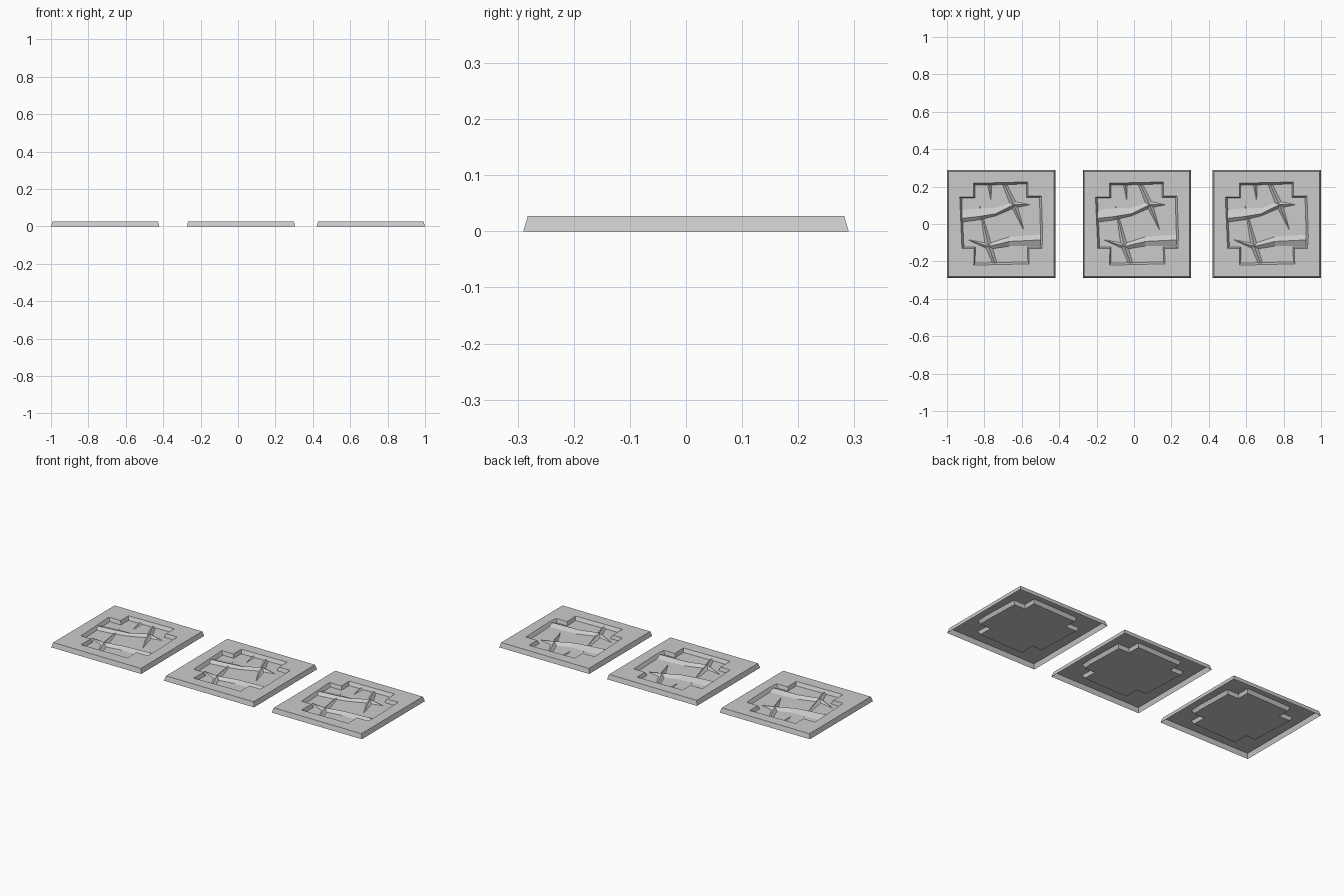
import bpy, bmesh

cube = bpy.data.objects.get("Cube")
if cube:
    bpy.data.objects.remove(cube, do_unlink=True)

stone = bpy.data.materials.new("grey stone")
stone.use_nodes = True
GREY = (0.6, 0.6, 0.6, 1)
stone.diffuse_color = GREY
stone.node_tree.nodes["Principled BSDF"].inputs["Base Color"].default_value = GREY

TOP, FLOOR = 0.027, 0.007

# Notched outline of the sunken panel
OUTLINE = [(-.147, .218), (.142, .225), (.142, .15), (.215, .15), (.222, -.07),
           (.218, -.13), (.147, -.13), (.15, -.213), (-.147, -.22), (-.145, -.13),
           (-.21, -.13), (-.222, .145), (-.147, .145)]

# Ridges: axis across the ridge, then stations (x, y, width on + side, width on - side, height)
RIDGES = {
    "upper_ridge": ("y", [(-.21, .03, .045, .02, .015), (-.12, .04, .045, .018, .015),
                          (-.03, .055, .03, .012, .014), (.067, .103, .018, .018, .016),
                          (.15, .103, .001, .001, .0)]),
    "lower_ridge": ("y", [(-.175, -.085, .001, .001, 0), (-.067, -.12, .016, .016, .016),
                          (.045, -.093, .025, .025, .014), (.21, -.085, .028, .032, .015)]),
    "back_spur": ("x", [(.02, .208, .012, .012, .009), (.067, .103, .018, .018, .016),
                        (.12, -.03, .001, .001, 0)]),
    "front_spur": ("x", [(-.115, .095, .001, .001, 0), (-.067, -.12, .018, .018, .016),
                         (-.035, -.208, .012, .012, .009)]),
    "small_spur": ("x", [(-.062, .207, .01, .01, .009), (-.055, .13, .001, .001, 0)]),
}


def finish(bm, name, x):
    """Turn the shell upwards and make an object of it."""
    bmesh.ops.recalc_face_normals(bm, faces=bm.faces)
    if sum(f.normal.z * f.calc_area() for f in bm.faces) < 0:
        bmesh.ops.reverse_faces(bm, faces=bm.faces)
    mesh = bpy.data.meshes.new(name)
    bm.to_mesh(mesh)
    bm.free()
    mesh.materials.append(stone)
    obj = bpy.data.objects.new(name, mesh)
    obj.location.x = x
    bpy.context.collection.objects.link(obj)


def ring(bm, points, z, scale=1):
    return [bm.verts.new((x * scale, y * scale, z)) for x, y in points]


def bridge(bm, a, b):
    for i in range(len(a)):
        j = (i + 1) % len(a)
        bm.faces.new((a[i], a[j], b[j], b[i]))


def slab(name, x):
    """Bevelled square shell, open below, with a sunken panel."""
    bm = bmesh.new()
    square = [(-1, -1), (1, -1), (1, 1), (-1, 1)]
    base = ring(bm, square, 0, .29)
    edge = ring(bm, square, TOP, .282)
    lip = ring(bm, OUTLINE, TOP)
    foot = ring(bm, OUTLINE, FLOOR, .95)
    bridge(bm, base, edge)
    bridge(bm, lip, foot)
    bm.faces.new(foot)
    # flat top between the edge and the lip
    edges = []
    for loop in (edge, lip):
        for i, v in enumerate(loop):
            w = loop[(i + 1) % len(loop)]
            edges.append(bm.edges.get((v, w)) or bm.edges.new((v, w)))
    bmesh.ops.triangle_fill(bm, edges=edges, use_beauty=True, normal=(0, 0, 1))
    finish(bm, name, x)


def ridge(name, x0, across, stations):
    """Tent-shaped ridge lying on the panel floor."""
    bm = bmesh.new()
    dx, dy = (1, 0) if across == "x" else (0, 1)
    z = FLOOR + .0004
    rows = []
    for x, y, plus, minus, h in stations:
        rows.append([bm.verts.new((x + dx * plus, y + dy * plus, z)),
                     bm.verts.new((x, y, z + h)),
                     bm.verts.new((x - dx * minus, y - dy * minus, z))])
    for a, b in zip(rows, rows[1:]):
        for i in (0, 1):
            bm.faces.new((a[i], a[i + 1], b[i + 1], b[i]))
    finish(bm, name, x0)


for place, x in (("right", -.71), ("middle", .016), ("left", .71)):
    slab(place + "_slab", x)
    for part, (across, stations) in RIDGES.items():
        ridge(f"{place}_{part}", x, across, stations)
